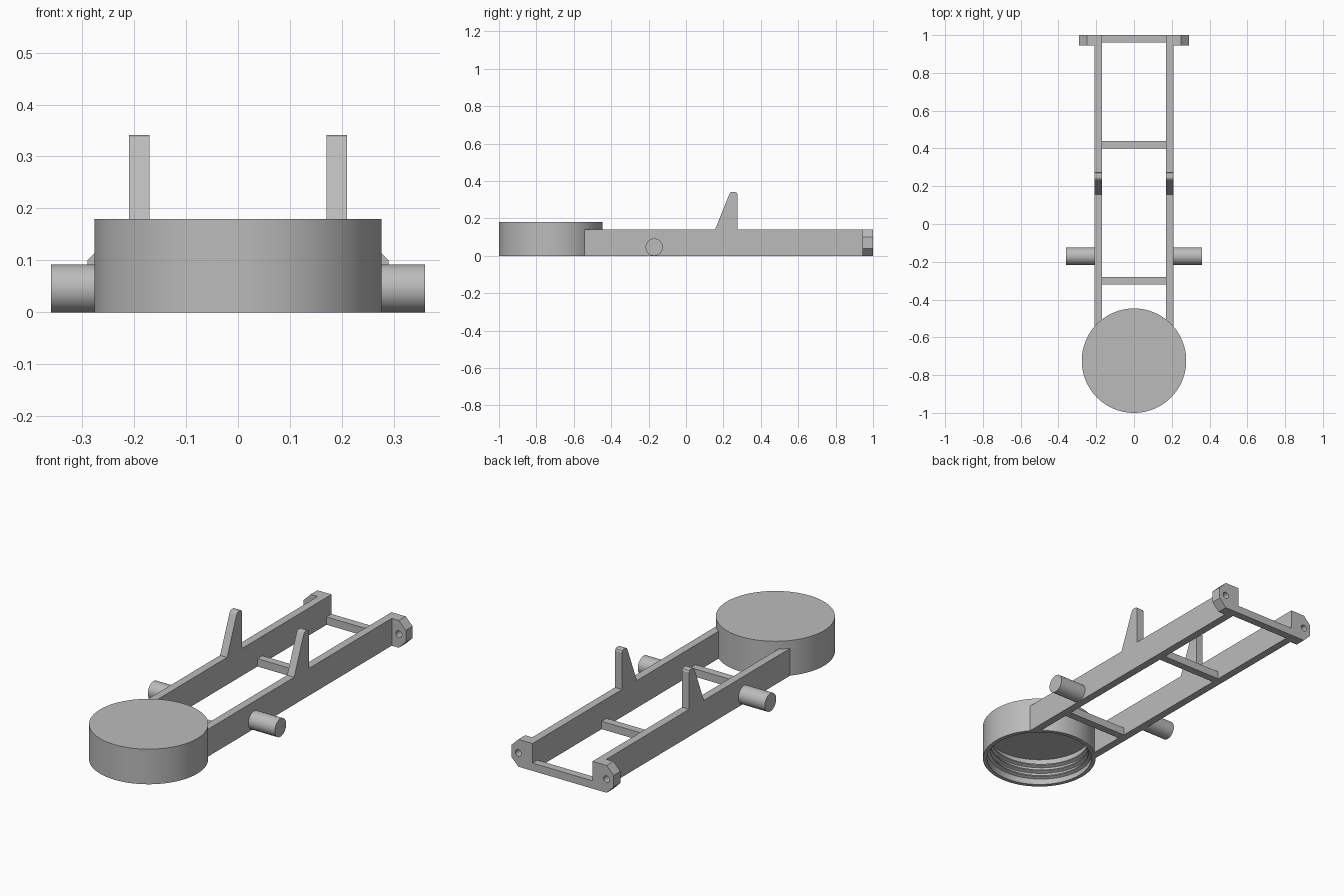
import bpy, bmesh, math
from mathutils import Vector

cube = bpy.data.objects.get("Cube")
if cube:
    bpy.data.objects.remove(cube)

grey = bpy.data.materials.new("plain grey")
grey.use_nodes = True
grey.diffuse_color = (0.5, 0.5, 0.5, 1)
grey.node_tree.nodes["Principled BSDF"].inputs["Base Color"].default_value = (0.5, 0.5, 0.5, 1)


def finish(name, bm, smooth=False):
    bmesh.ops.remove_doubles(bm, verts=bm.verts, dist=1e-5)
    bmesh.ops.recalc_face_normals(bm, faces=bm.faces)
    mesh = bpy.data.meshes.new(name)
    bm.to_mesh(mesh)
    bm.free()
    mesh.materials.append(grey)
    obj = bpy.data.objects.new(name, mesh)
    bpy.context.collection.objects.link(obj)
    if smooth:
        bpy.ops.object.select_all(action='DESELECT')
        obj.select_set(True)
        bpy.context.view_layer.objects.active = obj
        bpy.ops.object.shade_smooth_by_angle(angle=math.radians(30))
    return obj


def prism(name, points, depth, smooth=False):
    """Extrude a flat outline of 3D points along the depth vector."""
    bm = bmesh.new()
    face = bm.faces.new([bm.verts.new(p) for p in points])
    ext = bmesh.ops.extrude_face_region(bm, geom=[face], use_keep_orig=True)
    moved = [v for v in ext["geom"] if isinstance(v, bmesh.types.BMVert)]
    bmesh.ops.translate(bm, verts=moved, vec=Vector(depth))
    return finish(name, bm, smooth)


def circle(radius, steps):
    return [(radius * math.cos(math.tau * i / steps), radius * math.sin(math.tau * i / steps))
            for i in range(steps)]


CAP_Y, CAP_R, INNER_R, RAIL_H = -0.7235, 0.2765, 0.256, 0.14

# Hollow round cap, open underneath
bm = bmesh.new()
outline = [(0, 0.18), (CAP_R, 0.18), (CAP_R, 0), (INNER_R, 0), (INNER_R, RAIL_H), (0, RAIL_H)]
verts = [bm.verts.new((r, 0, z)) for r, z in outline]
edges = [bm.edges.new(pair) for pair in zip(verts, verts[1:])]
bmesh.ops.spin(bm, geom=verts + edges, cent=(0, 0, 0), axis=(0, 0, 1),
               angle=math.tau, steps=96, use_merge=True)
cap = finish("cap", bm, True)
cap.location.y = CAP_Y

# Screw thread inside the cap
bm = bmesh.new()
turns, steps, pitch = 3, 72, 0.032
previous = None
for i in range(turns * steps + 1):
    a, z = math.tau * i / steps, 0.02 + pitch * i / steps
    ring = [bm.verts.new((r * math.cos(a), r * math.sin(a), z + h))
            for r, h in ((INNER_R + 0.003, -0.011), (0.24, -0.003), (0.24, 0.003), (INNER_R + 0.003, 0.011))]
    if previous:
        for k in range(4):
            n = (k + 1) % 4
            bm.faces.new((previous[k], previous[n], ring[n], ring[k]))
    else:
        bm.faces.new(ring)
    previous = ring
bm.faces.new(previous)
thread = finish("cap_thread", bm, True)
thread.location.y = CAP_Y

# Cutter for the holes in the end lugs
hole = prism("lug_hole_cutter", [(x, 0.9, z) for x, z in circle(0.017, 24)], (0, 0.2, 0))
hole.hide_render = True
hole.hide_viewport = True
hole.display_type = 'WIRE'
hole.location = (0.25, 0, 0.07)

for side, s in (("left", 1), ("right", -1)):
    # Rail, ending against the cap wall
    foot = [(0.17, -0.515), (0.21, -0.55), (0.21, 1), (0.17, 1)]
    prism(side + "_rail", [(s * x, y, 0) for x, y in foot], (0, 0, RAIL_H))

    # Upright fin with a sloping front and rounded tip
    fin = [(0.155, 0.14), (0.231, 0.328), (0.236, 0.337), (0.244, 0.341),
           (0.262, 0.341), (0.271, 0.337), (0.275, 0.328), (0.275, 0.14)]
    prism(side + "_fin", [(s * 0.17, y, z) for y, z in fin], (s * 0.04, 0, 0))

    # Side pin
    prism(side + "_pin", [(s * 0.205, y - 0.17, z + 0.046) for y, z in circle(0.046, 48)],
          (s * 0.155, 0, 0), True)

    # Chamfered end lug with a drilled hole
    lug = [(0.21, 0), (0.25, 0), (0.29, 0.04), (0.29, 0.1), (0.25, 0.14), (0.21, 0.14)]
    block = prism(side + "_lug", [(0.25 + x - 0.25, 0.945, z) for x, z in lug], (0, 0.055, 0))
    cut = block.modifiers.new("hole", 'BOOLEAN')
    cut.operation = 'DIFFERENCE'
    cut.solver = 'EXACT'
    cut.object = hole
    if s < 0:
        # Mirror the finished lug across the centre
        flip = block.modifiers.new("flip", 'MIRROR')
        flip.use_axis[0] = True
        flip.use_bisect_axis[0] = False
        bpy.data.objects.remove(block)
        bpy.data.objects["left_lug"].modifiers.new("mirror", 'MIRROR').use_axis[0] = True
        bpy.data.objects["left_lug"].name = "end_lugs"

# Crossbars between the rails
for name, y in (("front_crossbar", -0.32), ("middle_crossbar", 0.4), ("rear_crossbar", 0.96)):
    prism(name, [(-0.17, y, 0), (0.17, y, 0), (0.17, y + 0.04, 0), (-0.17, y + 0.04, 0)], (0, 0, 0.04))
